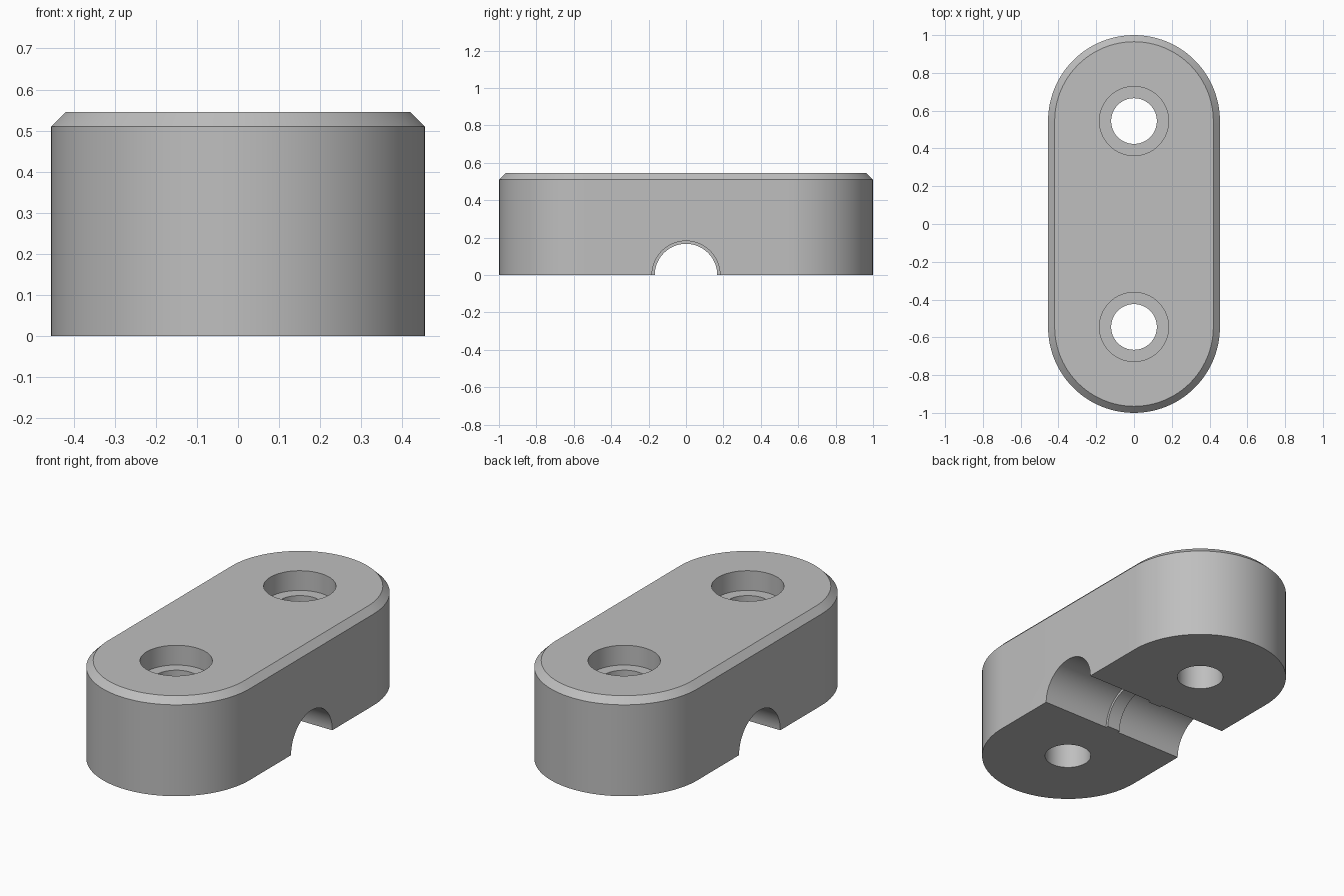
import bpy
import bmesh
from math import pi, cos, sin, radians
from mathutils import Matrix

HALF_WIDTH, HEIGHT, CHAMFER = 0.455, 0.545, 0.035
END_Y = 1 - HALF_WIDTH          # centre of each rounded end and screw hole
SEGMENTS = 48

cube = bpy.data.objects.get("Cube")
if cube:
    bpy.data.objects.remove(cube)

grey = bpy.data.materials.new("plain grey")
grey.use_nodes = True
colour = (0.52, 0.52, 0.52, 1)
grey.diffuse_color = colour
grey.node_tree.nodes["Principled BSDF"].inputs["Base Color"].default_value = colour


def make_object(name, bm):
    bmesh.ops.recalc_face_normals(bm, faces=bm.faces)
    mesh = bpy.data.meshes.new(name)
    bm.to_mesh(mesh)
    bm.free()
    mesh.materials.append(grey)
    obj = bpy.data.objects.new(name, mesh)
    bpy.context.collection.objects.link(obj)
    return obj


def stadium_ring(bm, radius, z):
    ring = []
    for side in (1, -1):
        for i in range(SEGMENTS + 1):
            a = pi * i / SEGMENTS
            ring.append(bm.verts.new((side * radius * cos(a),
                                      side * (END_Y + radius * sin(a)), z)))
    return ring


def cylinder(name, radius, length, location, along_x=False):
    bm = bmesh.new()
    turn = Matrix.Rotation(pi / 2, 4, "Y") if along_x else Matrix()
    bmesh.ops.create_cone(bm, cap_ends=True, segments=64, radius1=radius,
                          radius2=radius, depth=length,
                          matrix=Matrix.Translation(location) @ turn)
    return make_object(name, bm)


# Rounded block with a chamfered top rim
bm = bmesh.new()
rings = [stadium_ring(bm, HALF_WIDTH, 0),
         stadium_ring(bm, HALF_WIDTH, HEIGHT - CHAMFER),
         stadium_ring(bm, HALF_WIDTH - CHAMFER, HEIGHT)]
for low, high in zip(rings, rings[1:]):
    for i in range(len(low)):
        j = (i + 1) % len(low)
        bm.faces.new((low[i], low[j], high[j], high[i]))
bm.faces.new(rings[0])
bm.faces.new(rings[-1])
body = make_object("clamp_body", bm)

# Screw holes with counterbores
cutters = []
for side in (1, -1):
    y = side * END_Y
    cutters.append(cylinder("screw_hole_cutter", 0.121, 2, (0, y, 0)))
    cutters.append(cylinder("counterbore_cutter", 0.183, 0.22, (0, y, HEIGHT)))

# Cross channel, left slightly narrower at a central gripping rib
cutters.append(cylinder("channel_cutter", 0.167, 2, (0, 0, 0), True))
for side in (1, -1):
    cutters.append(cylinder("wide_channel_cutter", 0.182, 0.56,
                            (side * 0.32, 0, 0), True))

bpy.context.view_layer.objects.active = body
for cutter in cutters:
    cutter.hide_render = True
    mod = body.modifiers.new("cut", "BOOLEAN")
    mod.operation = "DIFFERENCE"
    mod.solver = "EXACT"
    mod.object = cutter
    bpy.ops.object.modifier_apply(modifier=mod.name)
    bpy.data.objects.remove(cutter)

# Smooth curved walls, crisp rims
bpy.ops.object.select_all(action="DESELECT")
body.select_set(True)
bpy.ops.object.shade_smooth_by_angle(angle=radians(30))
